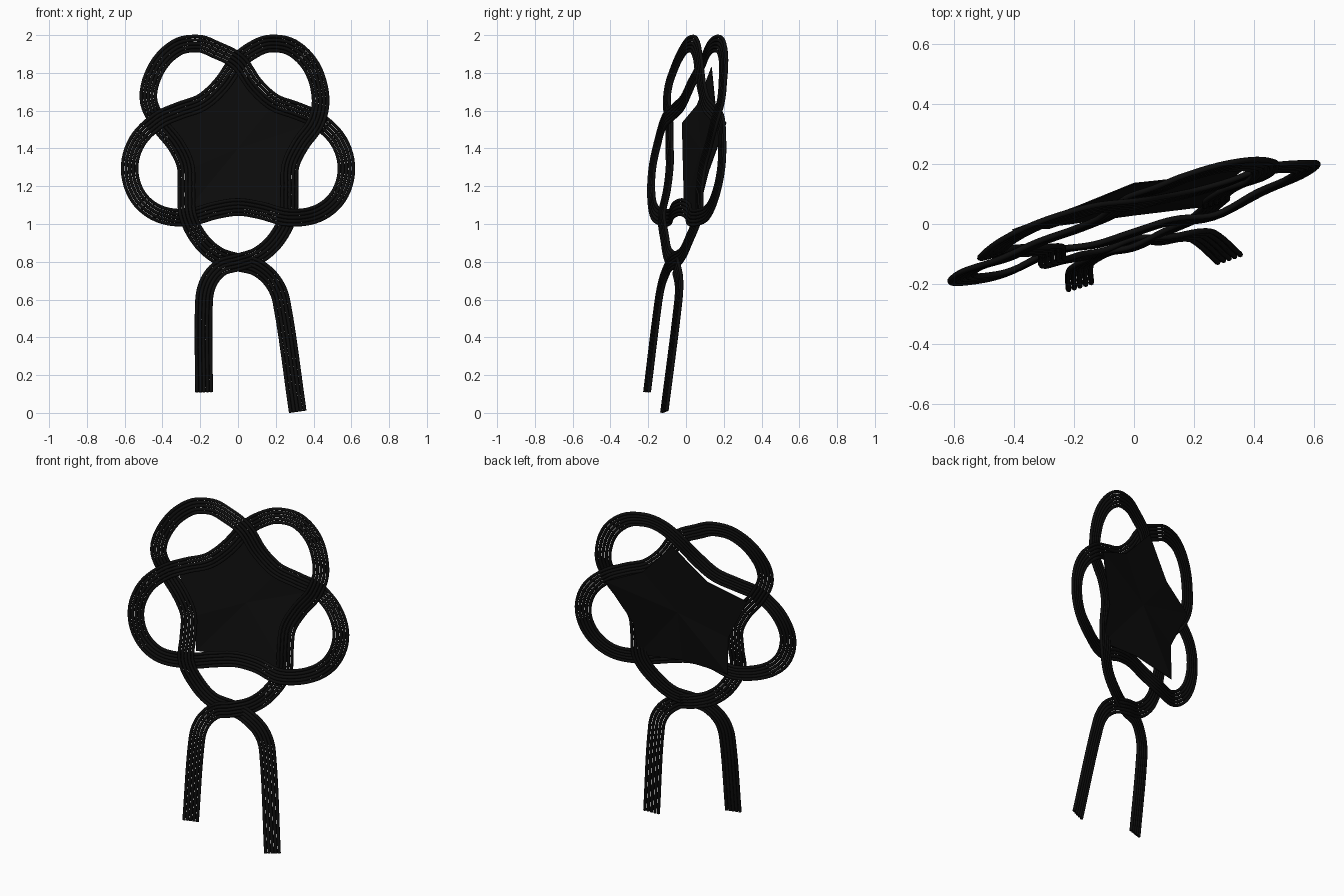
import bpy, bmesh
from mathutils import Vector
from mathutils.geometry import interpolate_bezier

if "Cube" in bpy.data.objects:
    bpy.data.objects.remove(bpy.data.objects["Cube"])

black = bpy.data.materials.new("black_cord")
black.diffuse_color = (0.004, 0.004, 0.004, 1)
black.use_nodes = True
black.node_tree.nodes["Principled BSDF"].inputs["Base Color"].default_value = black.diffuse_color

# Half of the knot seen from the front (x, z); each row starts at a crossing
HALF = [
    [(0, .797), (.11, .835), (.203, .92)],
    [(.266, 1.045), (.273, 1.18), (.278, 1.31), (.33, 1.42)],
    [(.412, 1.537), (.437, 1.67), (.39, 1.83), (.285, 1.935), (.17, 1.955), (.085, 1.925)],
    [(0, 1.86), (-.09, 1.735), (-.19, 1.645), (-.31, 1.60)],
    [(-.425, 1.547), (-.535, 1.435), (-.574, 1.29), (-.53, 1.145), (-.42, 1.055)],
    [(-.268, 1.034), (-.12, 1.072)],
]
LEFT_LEG = [(-.18, .11), (-.18, .59), (-.155, .695), (-.09, .77)]
RIGHT_LEG = [(.10, .77), (.185, .695), (.23, .59), (.316, .007)]
WEAVE = [.012, .012, .012, .012, .012, .026]

# The cord passes over and under at alternate crossings; second half mirrors the first
half = []
for r, row in enumerate(HALF):
    half += [Vector((x, z, 0 if i else WEAVE[r] * (-1) ** (r + 1))) for i, (x, z) in enumerate(row)]
mirrored = [Vector((-p.x, p.y, -p.z)) for p in reversed(half)]
for p in mirrored:
    # Upper left loop swings a little wider than its twin
    if p.x < -.05 and p.y > 1.5:
        p.x -= .038 * min(1, (p.y - 1.5) / .15)
path = [Vector((x, z, 0)) for x, z in LEFT_LEG] + half + [Vector((0, 1.09, 0))] + mirrored
path += [Vector((x, z, -.015 - .05 * (.8 - z))) for x, z in RIGHT_LEG]


def on_plane(x, z, d):
    # The whole knot leans: right side and top sit further back
    y = (.33 if x > 0 else .305) * x + .125 * (z - 1.32) + .09 * max(0, z - 1.75)
    return Vector((x, y + d, z))


def smooth_path(p, steps=6):
    # Rounded curve through the points, tangents weighted by spacing
    p = [2 * p[0] - p[1]] + p + [2 * p[-1] - p[-2]]
    out = []
    for a, b, c, d in zip(p, p[1:], p[2:], p[3:]):
        reach = (c - b).length / 3
        h1, h2 = (c - a).normalized() * reach, (d - b).normalized() * reach
        out += interpolate_bezier(b, b + h1, c - h2, c, steps + 1)[:-1]
    return out + [p[-2]]


# Knotted cord: five parallel strands
line = smooth_path(path)
cu = bpy.data.curves.new("knotted_cord", 'CURVE')
cu.dimensions = '3D'
cu.bevel_depth = 0.0094
cu.bevel_resolution = 2
cu.use_fill_caps = True
for k in range(-2, 3):
    sp = cu.splines.new('POLY')
    sp.points.add(len(line) - 1)
    for i, p in enumerate(line):
        t = line[min(i + 1, len(line) - 1)] - line[max(i - 1, 0)]
        n = Vector((-t.y, t.x)).normalized() * (k * .0188)
        sp.points[i].co = (*on_plane(p.x + n.x, p.y + n.y, p.z), 1)
    sp.use_smooth = True
cu.materials.append(black)
cord = bpy.data.objects.new("knotted_cord", cu)
bpy.context.collection.objects.link(cord)

# Star-shaped backing sheet behind the knot: half outline as x, z, depth, tilt
STAR = [(0, 1.83, .135, 0), (.187, 1.63, .107, .048), (.405, 1.535, .096, .116),
        (.28, 1.28, .053, .067), (.28, 1.06, .028, .036), (0, 1.085, .03, 0)]
bm = bmesh.new()
mid = bm.verts.new((0, .08, 1.4))
rim = [bm.verts.new((x, y + s, z)) for x, z, y, s in STAR]
rim += [bm.verts.new((-x, y - s, z)) for x, z, y, s in STAR[4:0:-1]]
for a, b in zip(rim, rim[1:] + rim[:1]):
    bm.faces.new((mid, b, a))
bmesh.ops.recalc_face_normals(bm, faces=bm.faces)
me = bpy.data.meshes.new("star_backing")
bm.to_mesh(me)
bm.free()
me.materials.append(black)
star = bpy.data.objects.new("star_backing", me)
bpy.context.collection.objects.link(star)
sol = star.modifiers.new("thickness", 'SOLIDIFY')
sol.thickness = 0.004
sol.offset = 0
